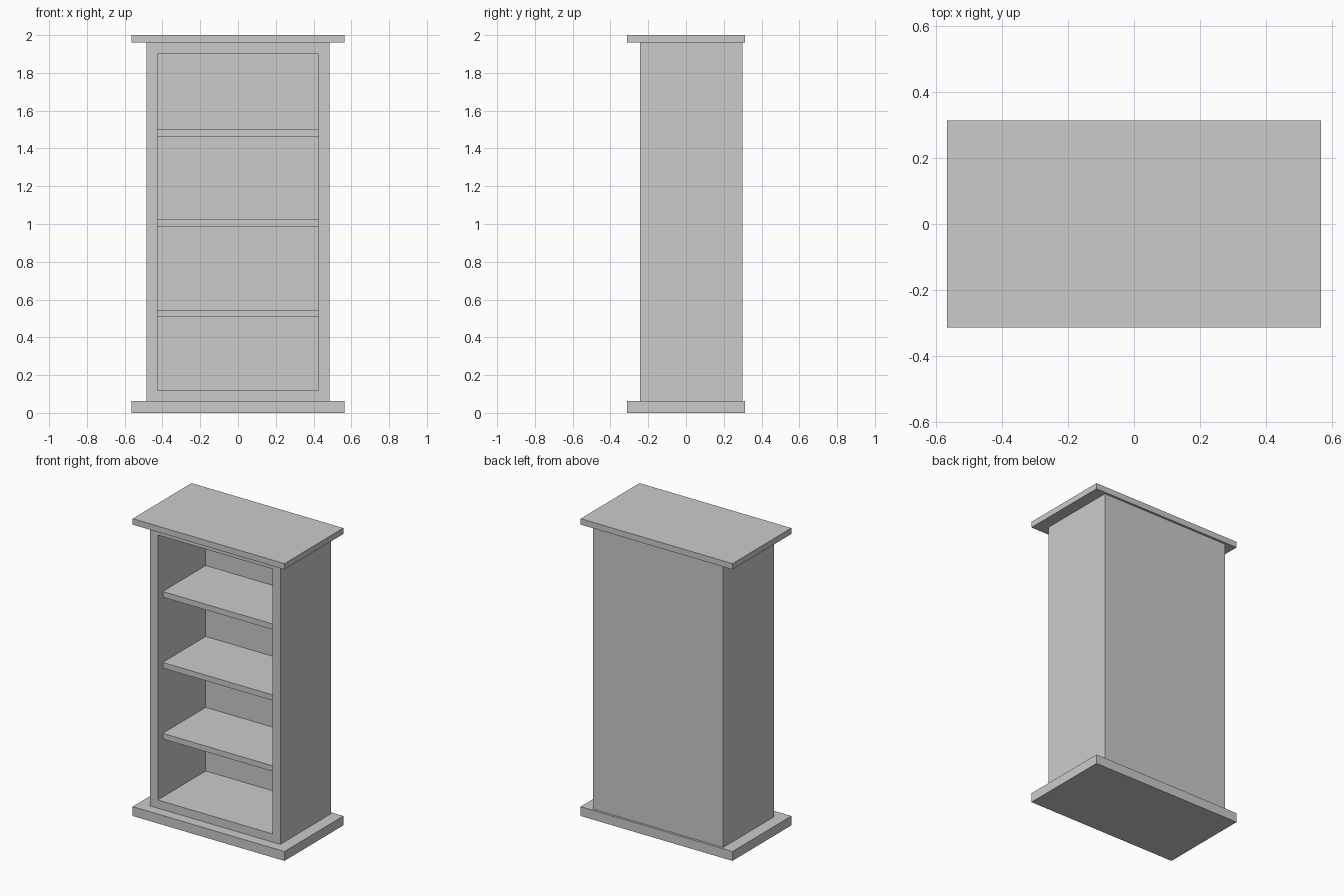
import bpy
import bmesh

if "Cube" in bpy.data.objects:
    bpy.data.objects.remove(bpy.data.objects["Cube"])


def box(name, x, y, z):
    """Box object spanning the (min, max) ranges x, y, z."""
    bm = bmesh.new()
    bmesh.ops.create_cube(bm, size=1)
    for v in bm.verts:
        v.co = [r[c > 0] for r, c in zip((x, y, z), v.co)]
    mesh = bpy.data.meshes.new(name)
    bm.to_mesh(mesh)
    bm.free()
    obj = bpy.data.objects.new(name, mesh)
    bpy.context.collection.objects.link(obj)
    return obj


SLAB_X, SLAB_Y = (-0.565, 0.565), (-0.313, 0.313)
INNER_X, INNER_BACK = (-0.427, 0.427), 0.267
INNER_Z = (0.118, 1.90)

# Overhanging base and top slabs
box("base_slab", SLAB_X, SLAB_Y, (0, 0.063))
box("top_slab", SLAB_X, SLAB_Y, (1.96, 2.0))

# Carcass: a box with its front face inset and pushed in to form the cavity
carcass = box("carcass", (-0.485, 0.485), (-0.243, 0.298), (0.063, 1.96))
bm = bmesh.new()
bm.from_mesh(carcass.data)
front = min(bm.faces, key=lambda f: f.calc_center_median().y)
bmesh.ops.inset_region(bm, faces=[front], thickness=0.058)
for v in front.verts:
    v.co.x = INNER_X[v.co.x > 0]
    v.co.z = INNER_Z[v.co.z > 1]
pushed = bmesh.ops.extrude_discrete_faces(bm, faces=[front])["faces"][0]
for v in pushed.verts:
    v.co.y = INNER_BACK
bmesh.ops.recalc_face_normals(bm, faces=bm.faces)
bm.to_mesh(carcass.data)
bm.free()

# Three evenly spaced shelves, set back from the front edge
for i in range(3):
    z = 0.508 + i * 0.477
    box(f"shelf_{i + 1}", INNER_X, (-0.19, INNER_BACK), (z, z + 0.038))
